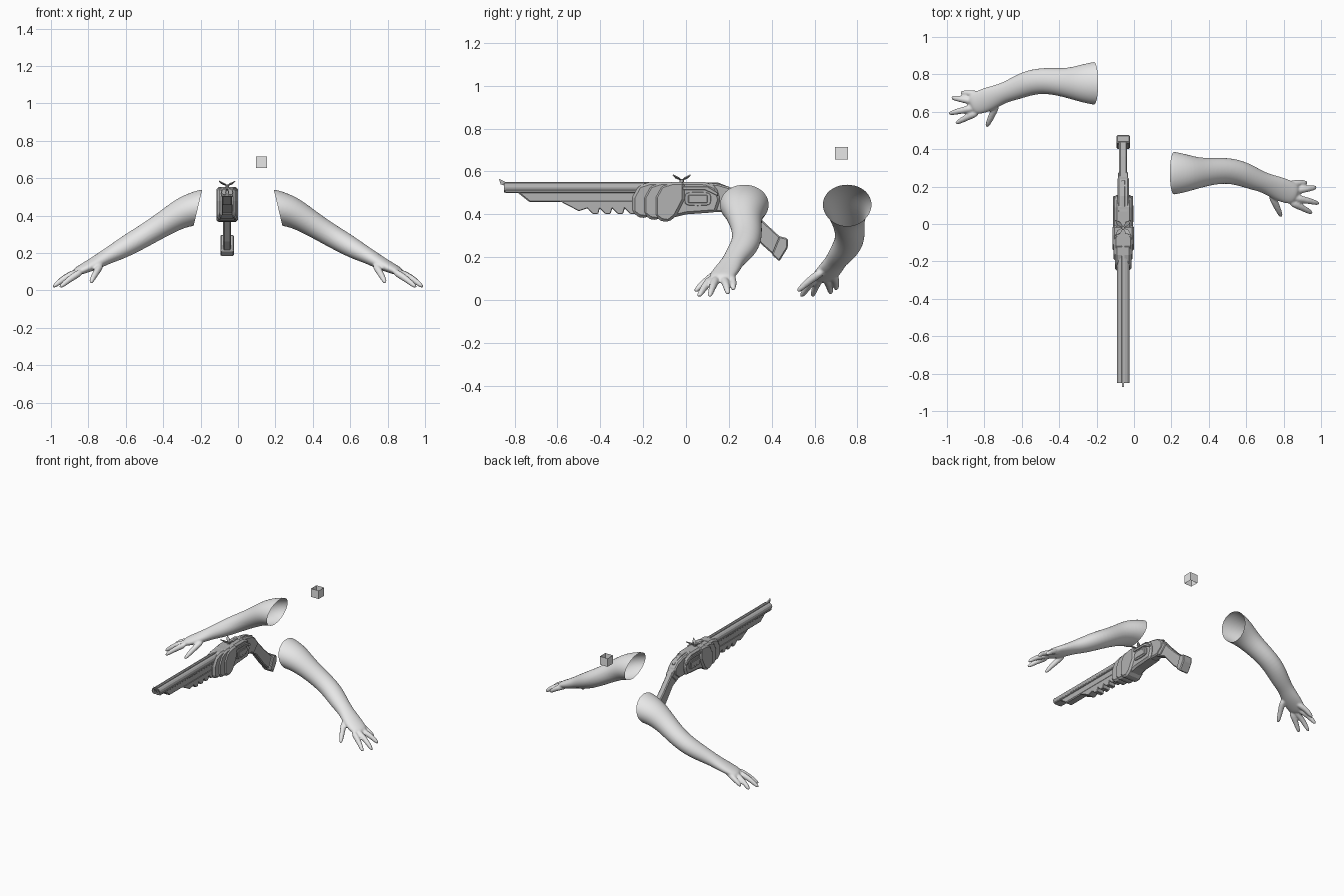
import bpy, bmesh, math
from mathutils import Vector, Matrix

default_cube = bpy.data.objects.get("Cube")
if default_cube:
    bpy.data.objects.remove(default_cube, do_unlink=True)


def material(name, value):
    mat = bpy.data.materials.new(name)
    mat.use_nodes = True
    colour = (value, value, value, 1)
    mat.diffuse_color = colour
    mat.node_tree.nodes["Principled BSDF"].inputs["Base Color"].default_value = colour
    return mat


LIGHT_GREY = material("light grey", 0.8)
GUN_GREY = material("gun grey", 0.45)
GUN_X = -0.058


def add_object(name, bm, mat, location=(0, 0, 0)):
    bmesh.ops.recalc_face_normals(bm, faces=bm.faces)
    mesh = bpy.data.meshes.new(name)
    bm.to_mesh(mesh)
    bm.free()
    mesh.materials.append(mat)
    obj = bpy.data.objects.new(name, mesh)
    obj.location = location
    bpy.context.collection.objects.link(obj)
    return obj


def loft(bm, stations, sides=16):
    """Closed tube through (centre, sideways radius, upright radius) stations."""
    centres = [Vector(s[0]) for s in stations]
    rings = []
    for i, (centre, wide, tall) in enumerate(stations):
        ahead = centres[min(i + 1, len(centres) - 1)]
        tangent = (ahead - centres[max(i - 1, 0)]).normalized()
        side = Vector((0, 0, 1)).cross(tangent).normalized()
        up = tangent.cross(side)
        ring = []
        for k in range(sides):
            a = math.tau * k / sides
            ring.append(bm.verts.new(centres[i] + side * wide * math.cos(a) + up * tall * math.sin(a)))
        rings.append(ring)
    for lower, upper in zip(rings, rings[1:]):
        for k in range(sides):
            n = (k + 1) % sides
            bm.faces.new((lower[k], lower[n], upper[n], upper[k]))
    bm.faces.new(rings[0][::-1])
    bm.faces.new(rings[-1])


def prism(name, outline, half, bevel=0.006, x=0):
    """Side outline in y and z, extruded across x."""
    bm = bmesh.new()
    face = bm.faces.new([bm.verts.new((-half, y, z)) for y, z in outline])
    moved = bmesh.ops.extrude_face_region(bm, geom=[face])["geom"]
    verts = [v for v in moved if isinstance(v, bmesh.types.BMVert)]
    bmesh.ops.translate(bm, verts=verts, vec=(2 * half, 0, 0))
    obj = add_object(name, bm, GUN_GREY, (GUN_X + x, 0, 0))
    if bevel:
        mod = obj.modifiers.new("Chamfer", "BEVEL")
        mod.width = bevel
        mod.segments = 1
    return obj


def box_outline(front, back, low, high):
    return [(front, low), (back, low), (back, high), (front, high)]


# Arm: shoulder to palm, then fingers, fused into one skin
arm_bm = bmesh.new()
loft(arm_bm, [
    ((.12, .272, .46), .125, .1),
    ((.215, .272, .44), .119, .095),
    ((.29, .272, .42), .1, .084),
    ((.37, .275, .373), .077, .07),
    ((.47, .288, .31), .071, .063),
    ((.56, .277, .258), .07, .06),
    ((.64, .242, .212), .062, .052),
    ((.70, .22, .182), .053, .042),
    ((.76, .195, .147), .064, .036),
    ((.83, .168, .114), .066, .027),
    ((.875, .153, .095), .05, .02),
])
fingers = [
    [(.73, .165, .14), (.765, .09, .088), (.79, .035, .035)],
    [(.83, .12, .105), (.90, .087, .062), (.957, .055, .012)],
    [(.84, .145, .105), (.93, .125, .068), (.995, .108, .012)],
    [(.84, .175, .105), (.93, .188, .07), (.98, .197, .025)],
    [(.80, .205, .12), (.885, .222, .085), (.93, .22, .045)],
]
for path in fingers:
    loft(arm_bm, [(p, r, r) for p, r in zip(path, (.024, .018, .013))], 10)

left_arm = add_object("left_arm", arm_bm, LIGHT_GREY)
left_arm.modifiers.new("Round", "SUBSURF").levels = 2
skin = left_arm.modifiers.new("Fuse", "REMESH")
skin.mode = "VOXEL"
skin.voxel_size = 0.006
relax = left_arm.modifiers.new("Relax", "SMOOTH")
relax.iterations = 5
bpy.context.view_layer.update()
graph = bpy.context.evaluated_depsgraph_get()
fused = bpy.data.meshes.new_from_object(left_arm.evaluated_get(graph))
left_arm.modifiers.clear()

# Cut the shoulder open
bm = bmesh.new()
bm.from_mesh(fused)
bmesh.ops.bisect_plane(bm, geom=bm.verts[:] + bm.edges[:] + bm.faces[:],
                       plane_co=(.215, .272, .44), plane_no=(.97, 0, .23), clear_inner=True)
bm.to_mesh(fused)
bm.free()
fused.polygons.foreach_set("use_smooth", [True] * len(fused.polygons))
left_arm.data = fused
if not fused.materials:
    fused.materials.append(LIGHT_GREY)

# Opposite arm, mirrored and set further back
mirrored = fused.copy()
mirrored.transform(Matrix.Diagonal((-1, 1, 1, 1)))
mirrored.flip_normals()
right_arm = bpy.data.objects.new("right_arm", mirrored)
right_arm.location.y = 0.48
bpy.context.collection.objects.link(right_arm)

# Small floating box without top and bottom
bm = bmesh.new()
bmesh.ops.create_cube(bm, size=0.06)
bm.normal_update()
bmesh.ops.delete(bm, geom=[f for f in bm.faces if abs(f.normal.z) > .5], context="FACES")
add_object("floating_box", bm, LIGHT_GREY, (.125, .725, .685))

# Twin barrels with hollow muzzles
for side, label in ((-1, "right"), (1, "left")):
    bm = bmesh.new()
    turn = Matrix.Rotation(math.pi / 2, 4, "X")
    bmesh.ops.create_cone(bm, cap_ends=True, segments=12, radius1=.022, radius2=.022,
                          depth=.7, matrix=turn)
    bm.normal_update()
    muzzle = [f for f in bm.faces if f.normal.y < -.9]
    bmesh.ops.inset_region(bm, faces=muzzle, thickness=.006)
    hole = bmesh.ops.extrude_face_region(bm, geom=muzzle)["geom"]
    bmesh.ops.delete(bm, geom=muzzle, context="FACES")
    bmesh.ops.translate(bm, verts=[v for v in hole if isinstance(v, bmesh.types.BMVert)],
                        vec=(0, .05, 0))
    barrel = add_object(label + "_barrel", bm, GUN_GREY, (GUN_X + side * .011, -.5, .525))
    barrel.data.polygons.foreach_set("use_smooth", [False] * len(barrel.data.polygons))

# Rib, sight and the tube under the barrels
prism("barrel_rib", box_outline(-.85, -.1, .54, .552), .008, .002)
prism("front_sight", [(-.872, .566), (-.84, .55), (-.85, .535), (-.865, .54)], .005, 0)
prism("barrel_side_rails", box_outline(-.845, -.2, .5, .515), .032, .004)
prism("under_barrel", [(-.79, .505), (-.73, .457), (-.2, .457), (-.2, .505)], .027)

# Toothed fore grip
teeth = [(-.59, .462), (-.5, .415)]
for i in range(4):
    start = -.46 + i * .058
    teeth += [(start, .428), (start + .025, .402), (start + .05, .402)]
teeth += [(-.2, .43), (-.2, .462)]
prism("fore_grip", teeth, .028, .003)

# Overlapping armour bands
for i in range(3):
    y = -.25 + i * .052
    drop = i * .009
    prism("armour_band_%d" % (i + 1), [
        (y + .085, .552), (y + .03, .535), (y, .48), (y, .41 - drop), (y + .03, .387 - drop),
        (y + .065, .382 - drop), (y + .1, .41 - drop), (y + .14, .47), (y + .14, .552),
    ], .044 + i * .007, .012)

# Receiver, its raised trim and the side panels
prism("receiver", [(-.12, .552), (.09, .55), (.14, .53), (.16, .47), (.14, .41),
                   (0, .4), (-.06, .385), (-.12, .385)], .046, .012)
prism("receiver_tang", [(.06, .552), (.15, .542), (.21, .525), (.25, .49), (.25, .45),
                        (.2, .41), (.06, .41)], .031, .008)
prism("tang_rib", [(.08, .55), (.15, .548), (.235, .515), (.22, .5), (.08, .5)], .01, .002)
for side, label in ((-1, "right"), (1, "left")):
    prism(label + "_upper_trim", [(-.06, .53), (.1, .53), (.15, .5), (.15, .485), (.09, .513),
                                  (-.03, .513), (-.07, .47), (-.09, .47)], .005, .002, side * .048)
    oval = []
    for k in range(16):
        a = math.tau * k / 16
        blunt = lambda v: math.copysign(abs(v) ** .5, v)
        oval.append((.055 + .062 * blunt(math.cos(a)), .472 + .032 * blunt(math.sin(a))))
    prism(label + "_panel_frame", oval, .005, .002, side * .047)
    prism(label + "_panel", box_outline(.01, .1, .453, .491), .005, .003, side * .05)

# Angled grip and flared butt
prism("grip", [(.16, .53), (.25, .485), (.36, .368), (.455, .28), (.42, .2),
               (.35, .262), (.26, .37), (.16, .42)], .021, .006)
prism("grip_collar", [(.2, .52), (.25, .485), (.28, .45), (.225, .395), (.18, .42)], .027, .005)
prism("butt", [(.435, .298), (.475, .288), (.475, .245), (.435, .18), (.4, .213)], .036, .006)

# Four-leaf ornament on top
bm = bmesh.new()
for sx in (-1, 1):
    for sy in (-1, 1):
        leaf = [(0, 0, 0), (.03, .014, .012), (.044, .042, .026), (.014, .03, .012)]
        bm.faces.new([bm.verts.new((sx * p[0], sy * p[1], p[2])) for p in leaf])
ornament = add_object("leaf_ornament", bm, GUN_GREY, (GUN_X, -.02, .556))
ornament.modifiers.new("Thickness", "SOLIDIFY").thickness = .005
prism("ornament_base", box_outline(-.03, -.01, .545, .565), .01, .003)
